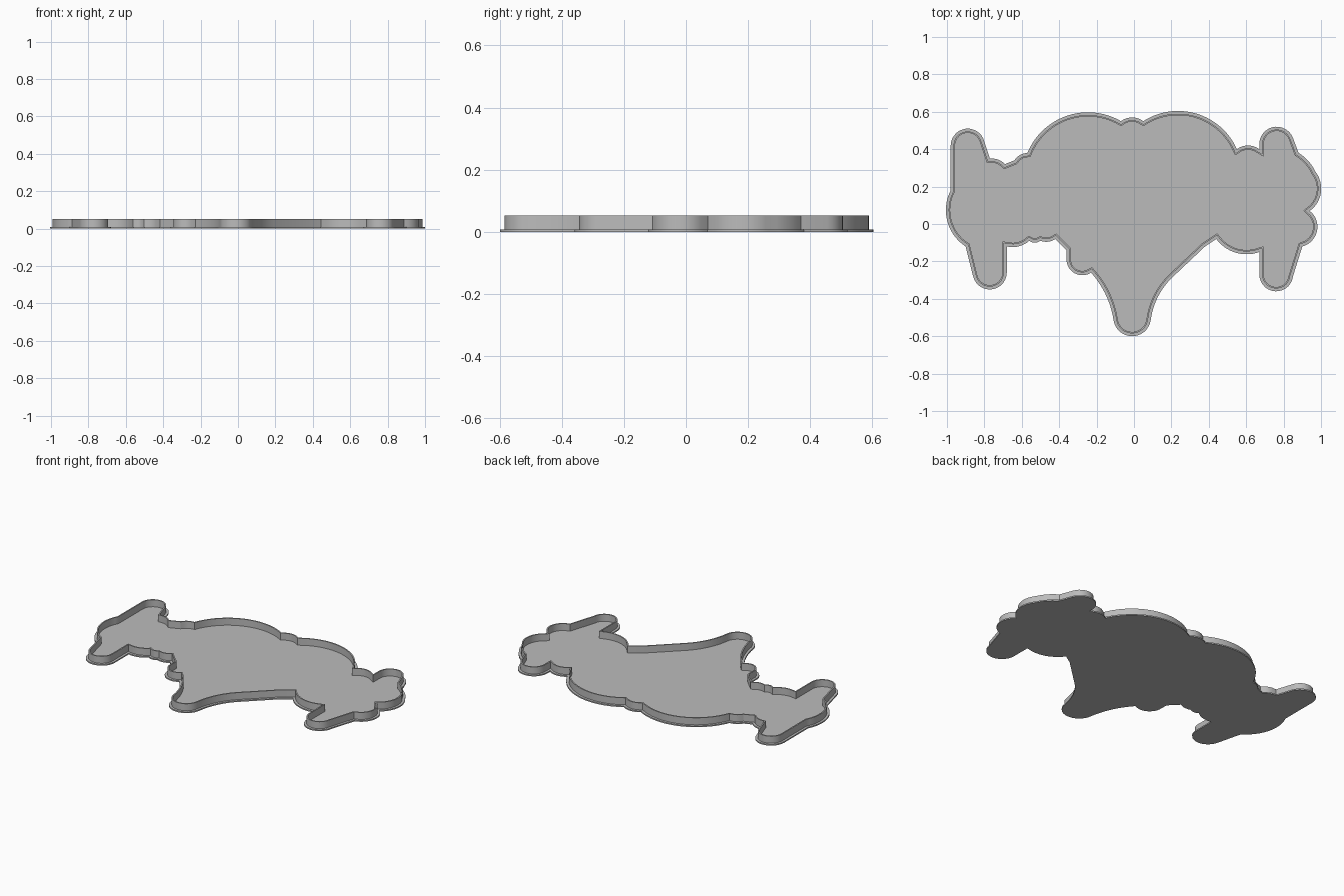
import bpy, bmesh, math
from mathutils import Vector, Matrix

default_cube = bpy.data.objects.get("Cube")
if default_cube:
    bpy.data.objects.remove(default_cube, do_unlink=True)

# One plain grey for the whole tray
grey = bpy.data.materials.new("plain grey")
grey.use_nodes = True
colour = (0.5, 0.5, 0.5, 1)
grey.diffuse_color = colour
grey.node_tree.nodes["Principled BSDF"].inputs["Base Color"].default_value = colour

# Outline as arcs, counter-clockwise, in hundredths of a unit:
# end x, end y, outward bulge (zero is straight, negative curves inward)
OUTLINE = [
    # left upper lobe, side and foot
    (-80, 44, 0), (-98, 42, 8), (-98, 18, 0), (-90, -12, 6),
    (-86, -28, 0), (-68, -26, 8), (-68, -12, 0),
    # scalloped lower edge and small bump
    (-56, -9, 1.5), (-50, -9, 1), (-42, -8, 1),
    (-36, -14, 0), (-36, -20, 0), (-23, -26, 4),
    # central lower point
    (-11, -51, -2), (9, -51, 9), (20, -29, -2), (38, -12, 0), (44, -8, 0),
    # right foot, side lobes and upper lobe
    (67, -15, 4), (67, -27, 0), (85, -28, 8.5), (90, -12, 0),
    (94, 7, 6), (97, 28, 4.5), (88, 38, 1),
    (85, 46, 0), (67, 43, 7.5), (67, 40, 0),
    # two broad domes with a small one between
    (55, 40, 2), (5, 55, 12), (-7, 55, 2), (-57, 38, 12),
    # small steps back to the left lobe
    (-64, 34, 1), (-69, 32, 0), (-77, 35, 1),
]


def trace(segments, step=0.02):
    """Sample the chain of arcs into a closed list of points."""
    points = []
    start = Vector(segments[-1][:2]) / 100
    for x, y, bulge in segments:
        end, sag = Vector((x, y)) / 100, bulge / 100
        chord = end - start
        length = chord.length
        if sag == 0:
            points.append(start)
        else:
            outward = Vector((chord.y, -chord.x)) / length
            radius = (length * length / 4 + sag * sag) / (2 * sag)
            centre = (start + end) / 2 + outward * (sag - radius)
            sweep = 4 * math.atan(2 * sag / length)
            count = max(3, math.ceil(abs(radius * sweep) / step))
            for i in range(count):
                turn = Matrix.Rotation(sweep * i / count, 2)
                points.append(centre + turn @ (start - centre))
        start = end
    return points


def inset(points, distance):
    """Move the closed outline inward with mitred corners."""
    result = []
    for i, p in enumerate(points):
        before = (p - points[i - 1]).normalized()
        after = (points[(i + 1) % len(points)] - p).normalized()
        tangent = (before + after).normalized()
        normal = Vector((-tangent.y, tangent.x))
        result.append(p + normal * distance / max(0.5, tangent.dot(after)))
    return result


def build(name, rings, capped):
    """Bridge a stack of (inset, height) rings, capped or closed on itself."""
    bm = bmesh.new()
    loops = [[bm.verts.new((p.x, p.y, z)) for p in inset(path, d)]
             for d, z in rings]
    pairs = list(zip(loops, loops[1:]))
    if capped:
        bm.faces.new(list(reversed(loops[0])))
        bm.faces.new(loops[-1])
    else:
        pairs.append((loops[-1], loops[0]))
    for low, high in pairs:
        for i in range(len(low)):
            j = (i + 1) % len(low)
            bm.faces.new((low[i], low[j], high[j], high[i]))
    bmesh.ops.recalc_face_normals(bm, faces=bm.faces)
    mesh = bpy.data.meshes.new(name)
    bm.to_mesh(mesh)
    bm.free()
    mesh.materials.append(grey)
    obj = bpy.data.objects.new(name, mesh)
    bpy.context.collection.objects.link(obj)
    bpy.ops.object.select_all(action="DESELECT")
    obj.select_set(True)
    bpy.context.view_layer.objects.active = obj
    bpy.ops.object.shade_smooth_by_angle(angle=math.radians(30))
    return obj


path = trace(OUTLINE)
floor_top, wall_top = 0.008, 0.052
wall_outer, wall_inner = 0.015, 0.023

# Thin floor with its projecting lip
build("base_plate", [(0, 0), (0, floor_top)], True)

# Upright wall following the outline, sunk slightly into the floor
build("rim_wall", [(wall_outer, floor_top / 2), (wall_outer, wall_top),
                   (wall_inner, wall_top), (wall_inner, floor_top / 2)], False)
